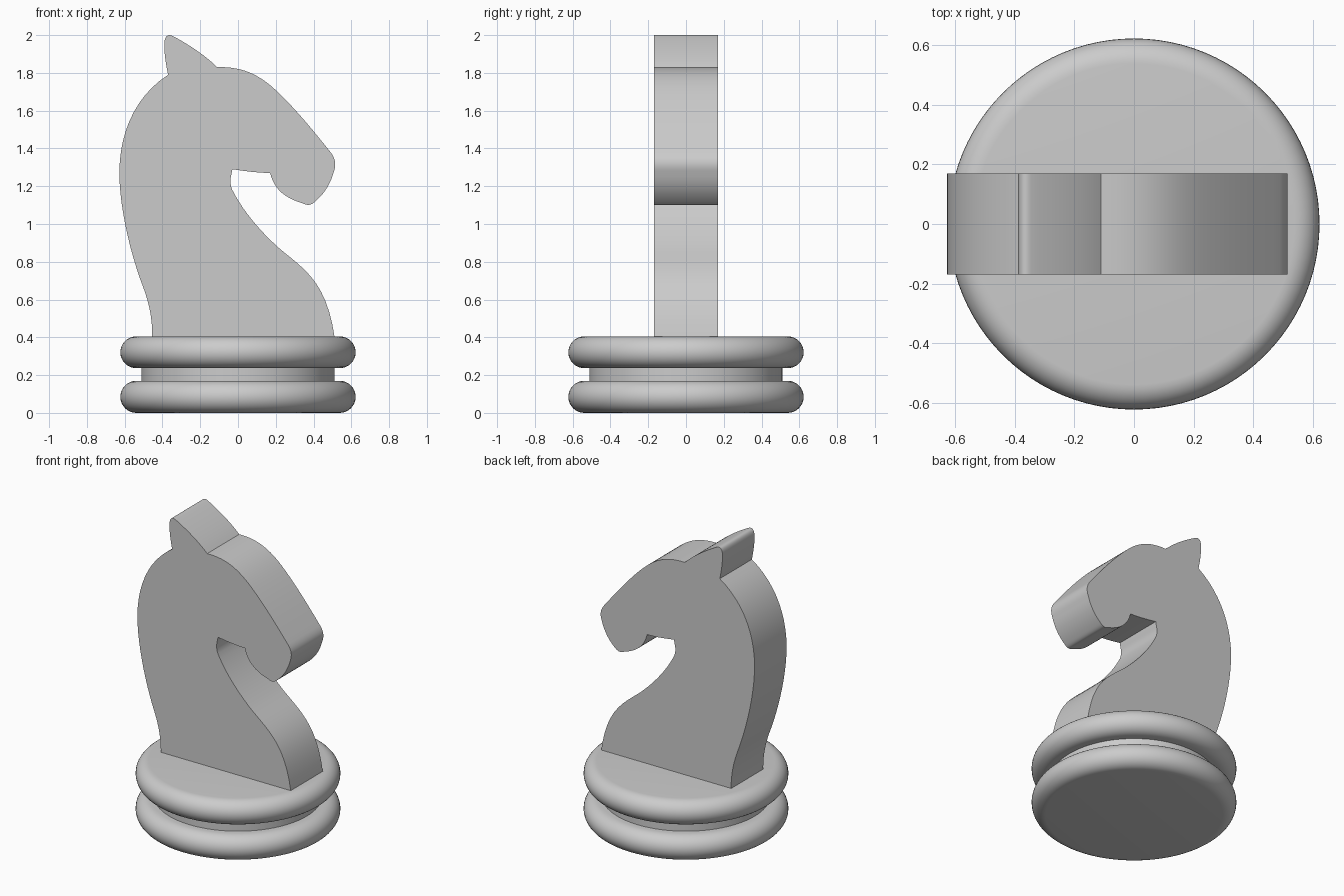
import bpy
import bmesh
import math
from mathutils import Vector
from mathutils.geometry import interpolate_bezier

default_cube = bpy.data.objects.get("Cube")
if default_cube:
    bpy.data.objects.remove(default_cube, do_unlink=True)

# One plain grey for the whole piece
grey = bpy.data.materials.new("plain grey")
grey.use_nodes = True
GREY = (0.6, 0.6, 0.6, 1)
grey.diffuse_color = GREY
grey.node_tree.nodes["Principled BSDF"].inputs["Base Color"].default_value = GREY


def finish(name, bm, angle):
    """Turn a bmesh into a named, shaded object."""
    bmesh.ops.recalc_face_normals(bm, faces=bm.faces)
    mesh = bpy.data.meshes.new(name)
    bm.to_mesh(mesh)
    bm.free()
    mesh.materials.append(grey)
    obj = bpy.data.objects.new(name, mesh)
    bpy.context.collection.objects.link(obj)
    bpy.ops.object.select_all(action="DESELECT")
    obj.select_set(True)
    bpy.context.view_layer.objects.active = obj
    bpy.ops.object.shade_smooth_by_angle(angle=math.radians(angle))
    return obj


def disc(name, radius, bottom, top, rounded):
    """Round plate, with a half-circle rim if rounded."""
    half = (top - bottom) / 2
    middle = bottom + half
    if rounded:
        steps = 16
        angles = [math.pi * (i / steps - 0.5) for i in range(steps + 1)]
        rim = [(radius - half + half * math.cos(a), middle + half * math.sin(a))
               for a in angles]
    else:
        rim = [(radius, bottom), (radius, top)]
    profile = [(0, bottom)] + rim + [(0, top)]
    bm = bmesh.new()
    verts = [bm.verts.new((r, 0, z)) for r, z in profile]
    edges = [bm.edges.new(pair) for pair in zip(verts, verts[1:])]
    bmesh.ops.spin(bm, geom=verts + edges, axis=(0, 0, 1), cent=(0, 0, 0),
                   angle=math.tau, steps=96, use_duplicate=False)
    bmesh.ops.remove_doubles(bm, verts=bm.verts, dist=0.0001)
    return finish(name, bm, 40)


# Base: two rounded plates with a narrower collar between
PLATE = 0.623
disc("lower_plate", PLATE, 0, 0.17, True)
disc("collar", 0.512, 0.16, 0.25, False)
disc("upper_plate", PLATE, 0.237, 0.405, True)

# Horse head outline in x and z: two handles and an end point per curve
START = (-0.455, 0.39)
OUTLINE = [
    # nape and back of the neck
    ((-0.45, 0.5), (-0.475, 0.59), (-0.5, 0.66)),
    ((-0.57, 0.84), (-0.628, 1.09), (-0.628, 1.27)),
    ((-0.628, 1.49), (-0.54, 1.68), (-0.37, 1.79)),
    # ear
    ((-0.38, 1.84), (-0.39, 1.89), (-0.39, 1.95)),
    ((-0.39, 1.99), (-0.375, 2.01), (-0.345, 1.995)),
    ((-0.26, 1.95), (-0.17, 1.89), (-0.11, 1.83)),
    # forehead and nose
    ((0.04, 1.835), (0.13, 1.78), (0.23, 1.68)),
    ((0.33, 1.58), (0.41, 1.48), (0.49, 1.38)),
    ((0.52, 1.34), (0.52, 1.31), (0.505, 1.27)),
    # muzzle and chin
    ((0.485, 1.2), (0.45, 1.155), (0.41, 1.12)),
    ((0.385, 1.097), (0.37, 1.097), (0.34, 1.11)),
    ((0.24, 1.14), (0.19, 1.19), (0.17, 1.27)),
    # jaw
    ((0.09, 1.272), (0.04, 1.28), (-0.03, 1.29)),
    # throat and chest
    ((-0.035, 1.25), (-0.05, 1.23), (-0.03, 1.18)),
    ((0.03, 1.06), (0.13, 0.95), (0.22, 0.87)),
    ((0.35, 0.76), (0.47, 0.7), (0.513, 0.39)),
]
HALF_DEPTH = 0.17

points = [Vector(START)]
for first, second, end in OUTLINE:
    points += interpolate_bezier(points[-1], Vector(first), Vector(second),
                                 Vector(end), 12)[1:]

# Horse head: flat slab extruded front to back
bm = bmesh.new()
face = bm.faces.new([bm.verts.new((p.x, -HALF_DEPTH, p.y)) for p in points])
slab = bmesh.ops.extrude_face_region(bm, geom=[face], use_keep_orig=True)
moved = [v for v in slab["geom"] if isinstance(v, bmesh.types.BMVert)]
bmesh.ops.translate(bm, verts=moved, vec=(0, 2 * HALF_DEPTH, 0))
finish("horse_head", bm, 30)
